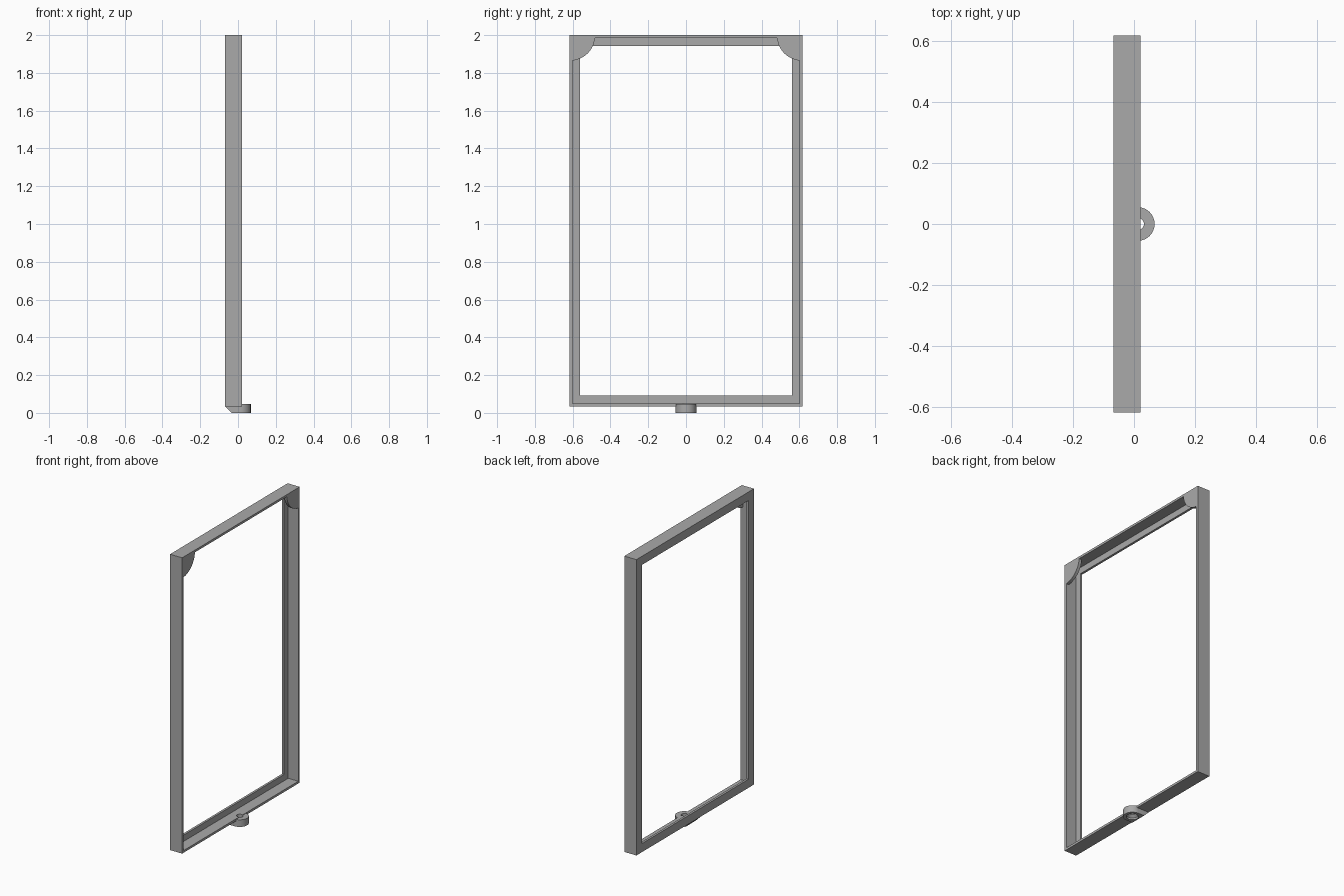
import bpy, bmesh, math

cube = bpy.data.objects.get("Cube")
if cube:
    bpy.data.objects.remove(cube)

grey = bpy.data.materials.new("plain grey")
grey.use_nodes = True
colour = (0.4, 0.4, 0.4, 1)
grey.diffuse_color = colour
grey.node_tree.nodes["Principled BSDF"].inputs["Base Color"].default_value = colour

BACK, FACE = -0.0675, 0.0215          # depth of the frame along x
HALF, BOTTOM, TOP = 0.617, 0.035, 2.0
WALL, LIP = 0.015, 0.057
HOLE_X, LUG_R = 0.0125, 0.055


def loft(name, loops, closed=False):
    """Join equal point loops with quads, capping the ends unless closed."""
    bm = bmesh.new()
    rings = [[bm.verts.new(p) for p in loop] for loop in loops]
    n = len(rings[0])
    pairs = list(zip(rings, rings[1:]))
    if closed:
        pairs.append((rings[-1], rings[0]))
    else:
        bm.faces.new(rings[0])
        bm.faces.new(rings[-1])
    for a, b in pairs:
        for i in range(n):
            j = (i + 1) % n
            bm.faces.new((a[i], a[j], b[j], b[i]))
    bmesh.ops.recalc_face_normals(bm, faces=bm.faces)
    mesh = bpy.data.meshes.new(name)
    bm.to_mesh(mesh)
    bm.free()
    mesh.materials.append(grey)
    obj = bpy.data.objects.new(name, mesh)
    bpy.context.collection.objects.link(obj)
    return obj


def rectangle(x, inset):
    y, low, high = HALF - inset, BOTTOM + inset, TOP - inset
    return [(x, -y, low), (x, y, low), (x, y, high), (x, -y, high)]


def circle(radius, z, count=32):
    angles = [2 * math.pi * i / count for i in range(count)]
    return [(HOLE_X + radius * math.cos(a), radius * math.sin(a), z) for a in angles]


# Frame: shallow tray with an inward lip along the back
frame = loft("frame", [
    rectangle(BACK, 0), rectangle(FACE, 0), rectangle(FACE, WALL),
    rectangle(BACK + WALL, WALL), rectangle(BACK + WALL, LIP), rectangle(BACK, LIP),
], closed=True)


# Corner plates: quarter discs across the upper corners
def corner_plate(name, side):
    e, r = 0.004, 0.135
    cy, cz = side * (HALF - e), TOP - e
    arc = [math.pi / 2 * i / 16 for i in range(17)]
    outline = [(cy, cz)] + [(cy - side * (r - e) * math.cos(a),
                             cz - (r - e) * math.sin(a)) for a in arc]
    return loft(name, [[(x, y, z) for y, z in outline] for x in (FACE - 0.02, FACE)])


corner_plate("left_corner_plate", 1)
corner_plate("right_corner_plate", -1)


# Mounting lug: rounded tab with a sloped underside
def tab(x_start, z):
    arc = [math.pi * (i / 24 - 0.5) for i in range(25)]
    nose = [(HOLE_X + LUG_R * math.cos(a), LUG_R * math.sin(a), z) for a in arc]
    return [(x_start, -LUG_R, z)] + nose + [(x_start, LUG_R, z)]


lug = loft("mounting_lug", [tab(BACK + 0.035, 0), tab(BACK, BOTTOM), tab(BACK, 0.047)])

# Screw hole with a countersink below, through the lug and frame floor
cutter = loft("hole_cutter", [circle(0.036, -0.01), circle(0.036, 0.012),
                              circle(0.02, 0.026), circle(0.02, 0.08)])
cutter.hide_render = True
for part in (frame, lug):
    cut = part.modifiers.new("screw hole", "BOOLEAN")
    cut.operation = "DIFFERENCE"
    cut.solver = "EXACT"
    cut.object = cutter
    bpy.context.view_layer.objects.active = part
    bpy.ops.object.modifier_apply(modifier=cut.name)
bpy.data.objects.remove(cutter)

# Smooth the curved walls, keep the edges sharp
bpy.ops.object.select_all(action="DESELECT")
for obj in bpy.context.collection.objects:
    if obj.type == "MESH":
        obj.select_set(True)
bpy.ops.object.shade_smooth_by_angle(angle=math.radians(30))
